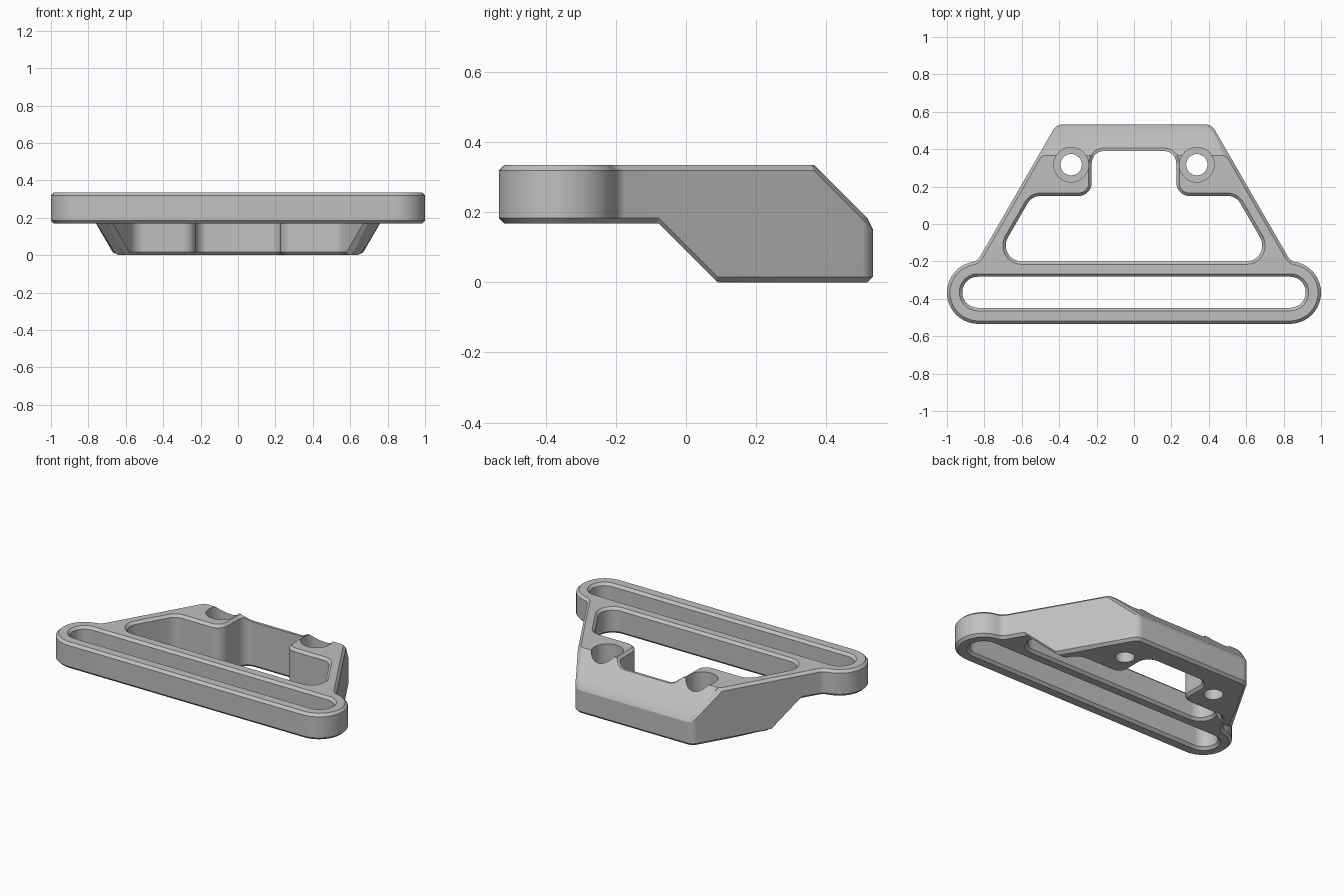
import bpy, bmesh
from math import sin, cos, tan, radians, pi
from mathutils import Vector

if "Cube" in bpy.data.objects:
    bpy.data.objects.remove(bpy.data.objects["Cube"], do_unlink=True)

TOP, PLATE, CHAMFER = 0.335, 0.168, 0.016
CREASES = (-0.078, 0.09, 0.365)

grey = bpy.data.materials.new("mid_grey")
grey.use_nodes = True
colour = (0.53, 0.53, 0.53, 1)
grey.diffuse_color = colour
grey.node_tree.nodes["Principled BSDF"].inputs["Base Color"].default_value = colour


def top_z(y):
    return min(TOP, 0.7 - y)


def bottom_z(y):
    return max(0, min(PLATE, 0.09 - y))


def arc(cx, cy, r, a0, a1, n=12):
    """Points along an arc, angles in degrees."""
    angles = [radians(a0 + (a1 - a0) * i / n) for i in range(n + 1)]
    return [Vector((cx + r * cos(a), cy + r * sin(a))) for a in angles]


def fillet(corners, n=10):
    """Round each (x, y, radius) corner of a closed polygon."""
    out = []
    for i, (x, y, r) in enumerate(corners):
        p = Vector((x, y))
        a = (Vector(corners[i - 1][:2]) - p).normalized()
        b = (Vector(corners[(i + 1) % len(corners)][:2]) - p).normalized()
        half = a.angle(b) / 2
        centre = p + (a + b).normalized() * (r / sin(half))
        start = p + a * (r / tan(half)) - centre
        end = p + b * (r / tan(half)) - centre
        sweep = pi - 2 * half
        for k in range(n + 1):
            t = k / n
            out.append(centre + (start * sin((1 - t) * sweep) + end * sin(t * sweep)) / sin(sweep))
    return out


def mirrored(half):
    return half + [Vector((-p.x, p.y)) for p in reversed(half)]


def split_at_creases(points):
    """Add points where the outline crosses a fold of the side profile."""
    out = []
    for i, p in enumerate(points):
        q = points[(i + 1) % len(points)]
        cuts = [(y - p.y) / (q.y - p.y) for y in CREASES if (y - p.y) * (y - q.y) < 0]
        for t in [0] + sorted(cuts):
            v = p.lerp(q, t)
            if not out or (v - out[-1]).length > 0.002:
                out.append(v)
    return out


def inset(points, d):
    """Move a counter-clockwise outline inward by d."""
    out = []
    for i, p in enumerate(points):
        a = (p - points[i - 1]).normalized()
        b = (points[(i + 1) % len(points)] - p).normalized()
        n1, n2 = Vector((-a.y, a.x)), Vector((-b.y, b.x))
        out.append(p + (n1 + n2) * (d / (1 + n1.dot(n2))))
    return out


def loft(name, rings):
    """Closed solid through rings of 3D points with equal counts."""
    bm = bmesh.new()
    loops = [[bm.verts.new(p) for p in ring] for ring in rings]
    bm.faces.new(loops[0])
    bm.faces.new(loops[-1])
    count = len(loops[0])
    for low, high in zip(loops, loops[1:]):
        for i in range(count):
            j = (i + 1) % count
            bm.faces.new((low[i], low[j], high[j], high[i]))
    bmesh.ops.recalc_face_normals(bm, faces=bm.faces)
    mesh = bpy.data.meshes.new(name)
    bm.to_mesh(mesh)
    bm.free()
    obj = bpy.data.objects.new(name, mesh)
    bpy.context.collection.objects.link(obj)
    return obj


def chamfered_wall(name, outline, direction):
    """Upright wall whose rims follow the profile; direction 1 leans in, -1 flares out."""
    points = split_at_creases(outline)
    moved = inset(points, direction * CHAMFER)

    def rims(height, step):
        wall = [Vector((p.x, p.y, height(p.y) + step)) for p in points]
        face = [Vector((p.x, p.y, height(p.y))) for p in moved]
        lean = [w.lerp(f, 1.5) for w, f in zip(wall, face)]
        return wall, lean

    wall_top, lean_top = rims(top_z, -CHAMFER)
    wall_low, lean_low = rims(bottom_z, CHAMFER)
    cap_top = [(p.x, p.y, 0.6) for p in lean_top]
    cap_low = [(p.x, p.y, -0.3) for p in lean_low]
    return loft(name, [cap_low, lean_low, wall_low, wall_top, lean_top, cap_top])


def combine(obj, tool, operation):
    """Apply a boolean and remove the tool."""
    mod = obj.modifiers.new("shape", "BOOLEAN")
    mod.object, mod.operation, mod.solver = tool, operation, "EXACT"
    bpy.context.view_layer.objects.active = obj
    bpy.ops.object.modifier_apply(modifier=mod.name)
    bpy.data.objects.remove(tool, do_unlink=True)


# Side profile: raised plate, deep back block and sloped back
profile = [(-0.7, PLATE), (-0.078, PLATE), (0.09, 0), (0.7, 0), (0.365, TOP), (-0.7, TOP)]
bracket = loft("strap_bracket", [[(x, y, z) for y, z in profile] for x in (-1.2, 1.2)])

# Plan outline: rounded strap bar, blended legs, rounded back corners
half = (arc(0.833, -0.367, 0.167, -90, 79.4, 24)
        + arc(0.8748, -0.1439, 0.06, 259.4, 210)
        + arc(0.38, 0.473, 0.06, 30, 90))
combine(bracket, chamfered_wall("outer_wall", mirrored(half), 1), "INTERSECT")

# Long strap slot
slot = mirrored(arc(0.835, -0.365, 0.083, -90, 90, 24))
combine(bracket, chamfered_wall("strap_slot", slot, -1), "DIFFERENCE")

# Middle opening with a narrower notch at the back
right = [(0.748, -0.2, 0.085), (0.546, 0.15, 0.08), (0.226, 0.15, 0.07), (0.226, 0.39, 0.065)]
left = [(-x, y, r) for x, y, r in reversed(right)]
combine(bracket, chamfered_wall("middle_opening", fillet(right + left), -1), "DIFFERENCE")

# Screw holes with wide counterbores
for side in (-1, 1):
    for radius, floor in ((0.093, 0.09), (0.057, -0.2)):
        circle = arc(side * 0.336, 0.317, radius, 0, 360, 40)[:-1]
        bore = loft("screw_bore", [[(p.x, p.y, z) for p in circle] for z in (floor, 0.6)])
        combine(bracket, bore, "DIFFERENCE")

# Finish
bracket.data.materials.clear()
bracket.data.materials.append(grey)
bpy.ops.object.select_all(action="DESELECT")
bracket.select_set(True)
bpy.context.view_layer.objects.active = bracket
bpy.ops.object.shade_smooth_by_angle(angle=radians(20))
